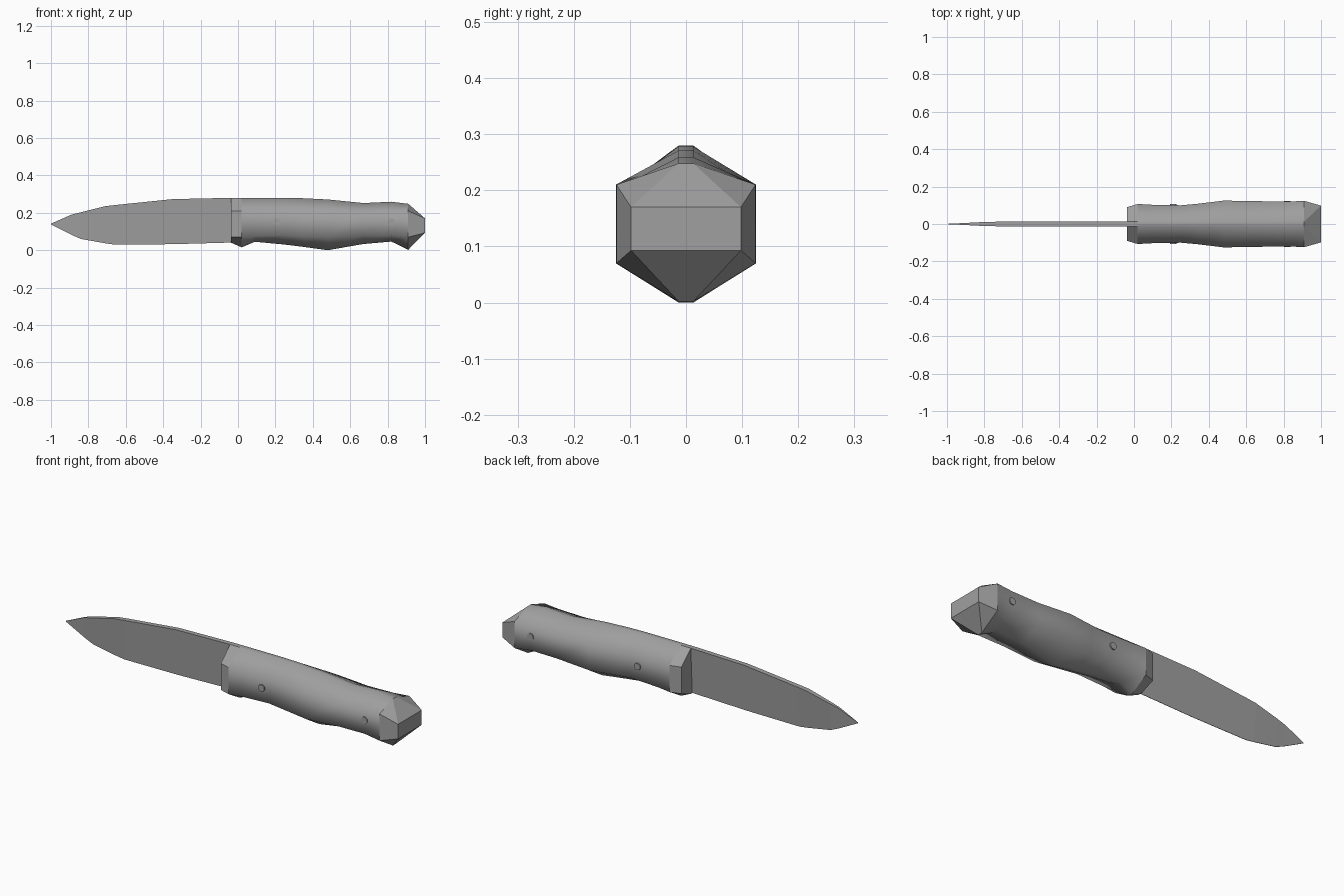
import bpy, bmesh, math

cube = bpy.data.objects.get("Cube")
if cube:
    bpy.data.objects.remove(cube)

grey = bpy.data.materials.new("steel_grey")
grey.use_nodes = True
grey.diffuse_color = (0.35, 0.35, 0.35, 1)
grey.node_tree.nodes["Principled BSDF"].inputs["Base Color"].default_value = (0.35, 0.35, 0.35, 1)


def loft(name, rings, is_smooth):
    """Skin closed rings of points; smooth only the segments chosen by rule."""
    bm = bmesh.new()
    rows = [[bm.verts.new(p) for p in ring] for ring in rings]
    n = len(rows[0])
    for i, (a, b) in enumerate(zip(rows, rows[1:])):
        for k in range(n):
            m = (k + 1) % n
            bm.faces.new((a[k], a[m], b[m], b[k])).smooth = is_smooth(i)
    bm.faces.new(rows[0])
    bm.faces.new(rows[-1])
    bmesh.ops.remove_doubles(bm, verts=bm.verts, dist=0.0005)
    bmesh.ops.recalc_face_normals(bm, faces=bm.faces)
    mesh = bpy.data.meshes.new(name)
    bm.to_mesh(mesh)
    bm.free()
    mesh.materials.append(grey)
    obj = bpy.data.objects.new(name, mesh)
    bpy.context.collection.objects.link(obj)
    return obj


SPINE = 0.013  # half thickness of the steel


def grip_ring(x, w, top, upper, lower, bottom, flat=SPINE):
    half = [(flat, top), (w, upper), (w, lower), (flat, bottom)]
    outline = half + [(-y, z) for y, z in reversed(half)]
    return [(x, y, z) for y, z in outline]


# Handle: x, half width, top, upper side, lower side, bottom
grip = [
    (-0.037, 0.09, 0.28, 0.21, 0.07, 0.04),
    (0.02, 0.107, 0.28, 0.21, 0.07, 0.015),
    (0.09, 0.103, 0.28, 0.21, 0.075, 0.045),
    (0.25, 0.10, 0.28, 0.21, 0.08, 0.03),
    (0.34, 0.108, 0.278, 0.21, 0.075, 0.019),
    (0.48, 0.125, 0.271, 0.21, 0.07, 0.0),
    (0.67, 0.122, 0.252, 0.20, 0.08, 0.033),
    (0.82, 0.119, 0.259, 0.205, 0.08, 0.046),
    (0.91, 0.124, 0.248, 0.21, 0.07, 0.002),
    (1.0, 0.098, 0.17, 0.17, 0.093, 0.093, 0.098),
]
loft("handle", [grip_ring(*g) for g in grip], lambda i: 0 < i < len(grip) - 2)

# Blade: x, spine height, edge height, half thickness of the spine
blade = [
    (-1.0, 0.142, 0.138, 0.001),
    (-0.89, 0.19, 0.082, 0.006),
    (-0.84, 0.203, 0.06, 0.009),
    (-0.71, 0.235, 0.037, SPINE),
    (-0.66, 0.241, 0.03, SPINE),
    (-0.35, 0.273, 0.032, SPINE),
    (-0.03, 0.28, 0.041, SPINE),
]
loft("blade", [[(x, t, top), (x, 0.001, low), (x, -0.001, low), (x, -t, top)]
               for x, top, low, t in blade], lambda i: False)

# Rivets: one pin through the grip for each pair of heads
for name, x, reach in (("front_rivet", 0.21, 0.107), ("rear_rivet", 0.82, 0.124)):
    bpy.ops.mesh.primitive_cylinder_add(vertices=12, radius=0.018, depth=2 * reach,
                                        location=(x, 0, 0.152),
                                        rotation=(math.pi / 2, 0, 0))
    pin = bpy.context.object
    pin.name = name
    pin.data.materials.append(grey)
    bpy.ops.object.shade_smooth_by_angle()
